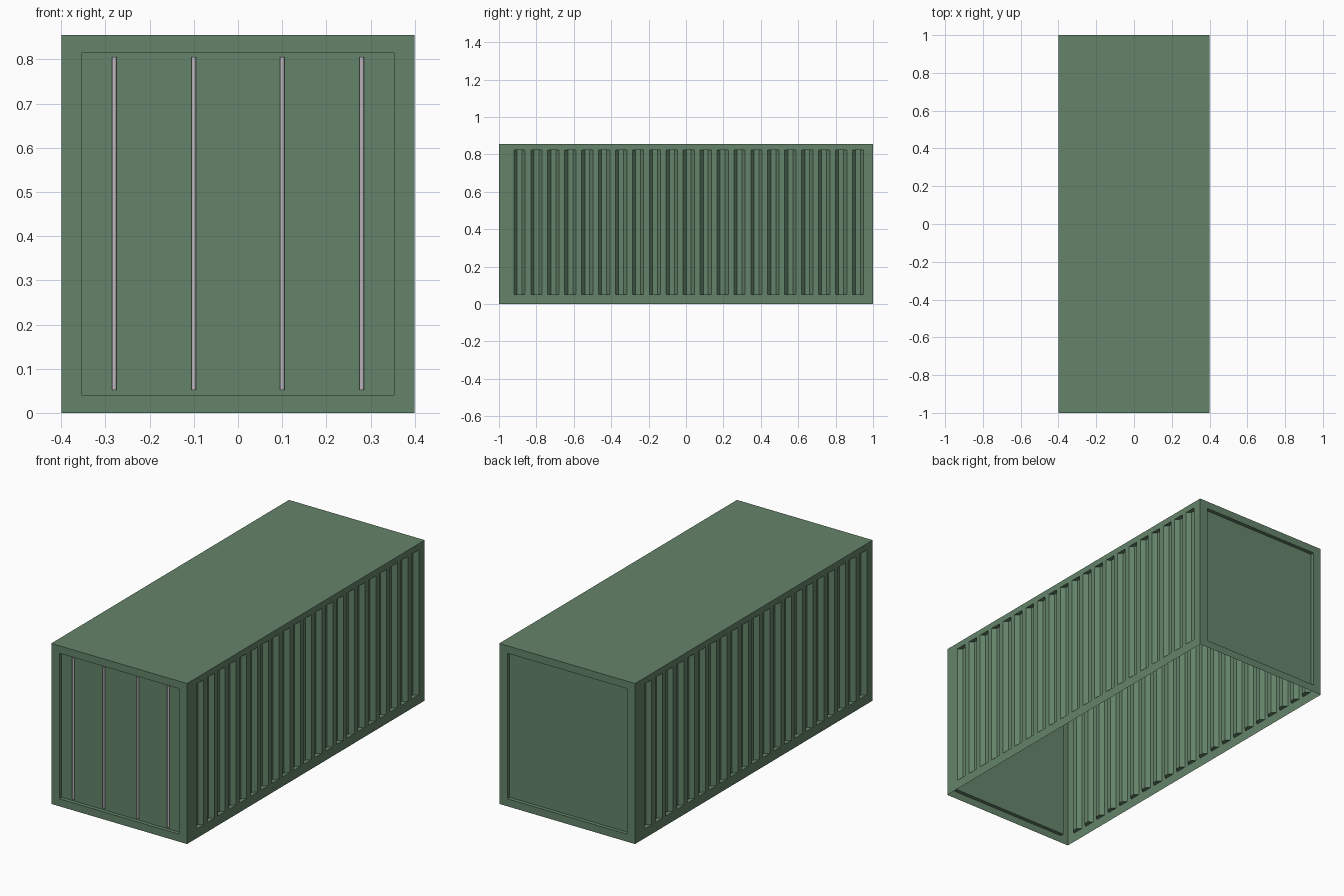
import bpy, bmesh
from math import radians
from mathutils import Matrix, Vector

cube = bpy.data.objects.get("Cube")
if cube:
    bpy.data.objects.remove(cube, do_unlink=True)

HALF_W, HALF_L, HEIGHT = 0.4, 1.0, 0.855


def material(name, color):
    m = bpy.data.materials.new(name)
    m.use_nodes = True
    m.diffuse_color = (*color, 1)
    bsdf = next(n for n in m.node_tree.nodes if n.type == 'BSDF_PRINCIPLED')
    bsdf.inputs["Base Color"].default_value = (*color, 1)
    bsdf.inputs["Roughness"].default_value = 0.7
    return m


green = material("green paint", (0.13, 0.23, 0.145))
steel = material("pale steel", (0.52, 0.48, 0.52))


def finish(bm, name, mat):
    bmesh.ops.remove_doubles(bm, verts=bm.verts, dist=0.0001)
    mesh = bpy.data.meshes.new(name)
    bm.to_mesh(mesh)
    bm.free()
    mesh.materials.append(mat)
    obj = bpy.data.objects.new(name, mesh)
    bpy.context.collection.objects.link(obj)
    return obj


def wall(name, angle, half, dist, profile, low, high):
    """Thin sheet wall: flush frame around a panel whose plan follows profile (along, depth)."""
    bm = bmesh.new()
    turn = Matrix.Rotation(radians(angle), 3, 'Z')

    def quad(*points):
        bm.faces.new([bm.verts.new(turn @ Vector((u, d - dist, z))) for u, d, z in points])

    columns = [(-half, 0)] + profile + [(half, 0)]
    for (a, da), (b, db) in zip(columns, columns[1:]):
        quad((a, da, low), (b, db, low), (b, db, high), (a, da, high))
        if a == b:
            continue
        # frame strips below and above the panel
        for z0, z1 in ((0, low), (high, HEIGHT)):
            quad((a, 0, z0), (b, 0, z0), (b, 0, z1), (a, 0, z1))
        # ledges from the frame into the recess
        if da or db:
            near = [(a, 0), (b, 0)]
            far = [(u, d) for u, d in ((b, db), (a, da)) if d]
            loop = near + far
            quad(*[(u, d, low) for u, d in loop])
            quad(*[(u, d, high) for u, d in reversed(loop)])
    return finish(bm, name, green)


# Corrugated side walls
RIBS, START, DEPTH = 21, -0.95, 0.022
pitch = -2 * START / RIBS
corrugation = []
for i in range(RIBS):
    y = START + i * pitch
    corrugation += [(y + 0.33 * pitch, 0), (y + 0.52 * pitch, DEPTH),
                    (y + 0.81 * pitch, DEPTH), (y + pitch, 0)]
wall("right_side_wall", 90, HALF_L, HALF_W, corrugation, 0.05, 0.822)
wall("left_side_wall", 270, HALF_L, HALF_W, corrugation, 0.05, 0.822)

# End walls with a recessed panel
PANEL, INSET = 0.353, 0.02
recess = [(-PANEL, 0), (-PANEL, INSET), (PANEL, INSET), (PANEL, 0)]
wall("front_door_wall", 0, HALF_W, HALF_L, recess, 0.04, 0.815)
wall("back_wall", 180, HALF_W, HALF_L, recess, 0.04, 0.815)

# Roof sheet
bm = bmesh.new()
corners = ((-1, -1), (1, -1), (1, 1), (-1, 1))
bm.faces.new([bm.verts.new((x * HALF_W, y * HALF_L, HEIGHT)) for x, y in corners])
finish(bm, "roof", green)

# Door locking bars
bottom, top = 0.052, 0.805
for i, x in enumerate((-0.28, -0.1, 0.1, 0.28)):
    bm = bmesh.new()
    place = Matrix.Translation((x, -HALF_L + INSET - 0.006, (bottom + top) / 2))
    bmesh.ops.create_cone(bm, cap_ends=True, segments=12, radius1=0.0055, radius2=0.0055,
                          depth=top - bottom, matrix=place)
    bar = finish(bm, f"locking_bar_{i + 1}", steel)
    bpy.context.view_layer.objects.active = bar
    bpy.ops.object.select_all(action='DESELECT')
    bar.select_set(True)
    bpy.ops.object.shade_smooth_by_angle(angle=radians(40))
